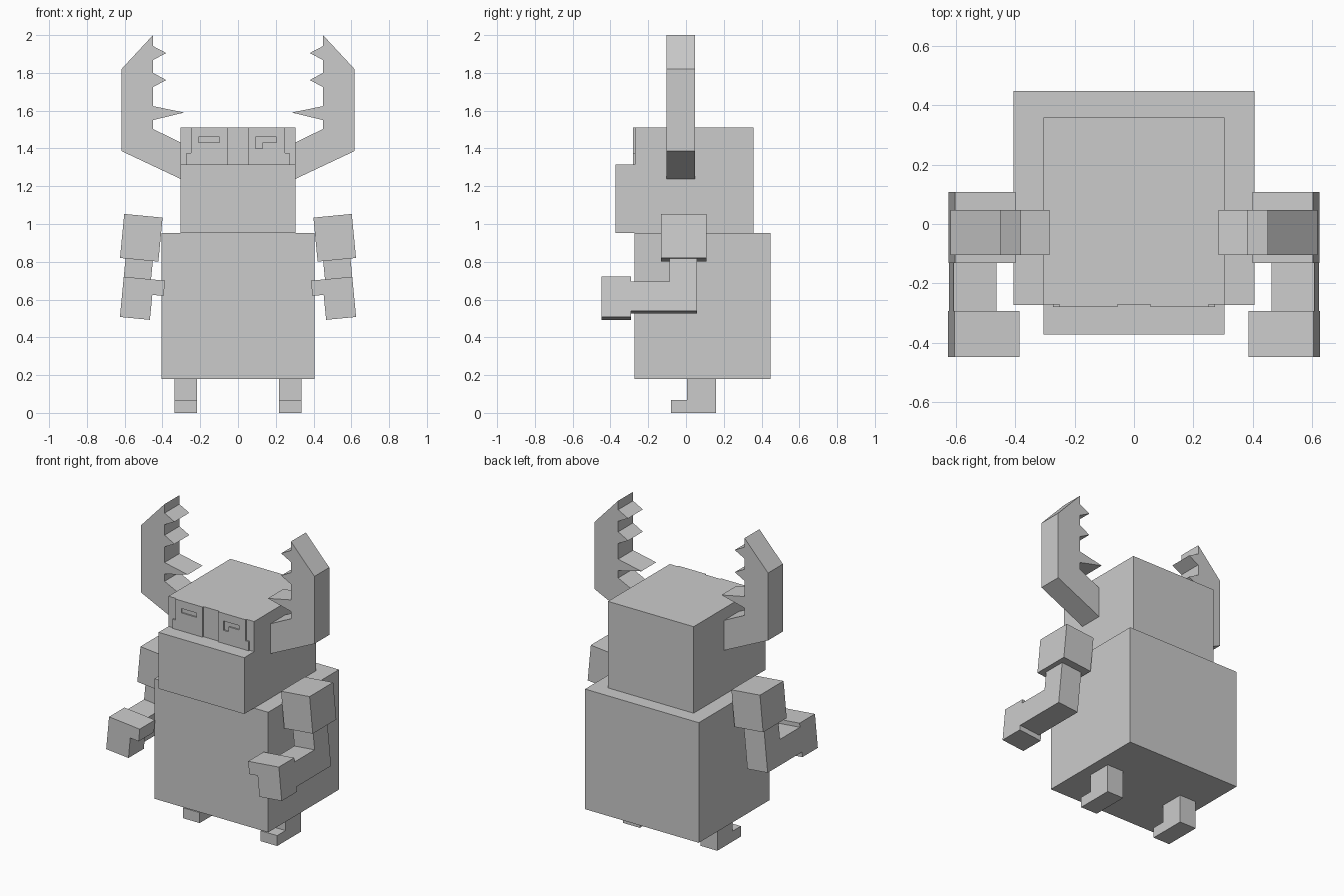
import bpy, bmesh
from math import radians
from mathutils import Matrix, Vector

cube = bpy.data.objects.get("Cube")
if cube:
    bpy.data.objects.remove(cube, do_unlink=True)

grey = bpy.data.materials.new("light_grey")
grey.use_nodes = True
grey.diffuse_color = (0.6, 0.6, 0.6, 1)
grey.node_tree.nodes["Principled BSDF"].inputs["Base Color"].default_value = (0.6, 0.6, 0.6, 1)

# Local (a, b, depth) to world axes
FRONT = Matrix(((1, 0, 0, 0), (0, 0, -1, 0), (0, 1, 0, 0), (0, 0, 0, 1)))  # a = x, b = z
SIDE = Matrix(((0, 0, 1, 0), (1, 0, 0, 0), (0, 1, 0, 0), (0, 0, 0, 1)))    # a = y, b = z


def add(name, mesh):
    mesh.materials.clear()
    mesh.materials.append(grey)
    obj = bpy.data.objects.new(name, mesh)
    bpy.context.collection.objects.link(obj)
    return obj


def prism(name, loops, lo, hi, plane):
    """Extrude an outline (with optional hole outlines) from lo to hi."""
    curve = bpy.data.curves.new(name + "_outline", "CURVE")
    curve.dimensions = "2D"
    curve.fill_mode = "BOTH"
    curve.extrude = (hi - lo) / 2
    for loop in loops:
        spline = curve.splines.new("POLY")
        spline.points.add(len(loop) - 1)
        for p, (a, b) in zip(spline.points, loop):
            p.co = (a, b, 0, 1)
        spline.use_cyclic_u = True
    temp = bpy.data.objects.new(name + "_outline", curve)
    bpy.context.collection.objects.link(temp)
    graph = bpy.context.evaluated_depsgraph_get()
    mesh = bpy.data.meshes.new_from_object(temp.evaluated_get(graph))
    bpy.data.objects.remove(temp, do_unlink=True)
    bpy.data.curves.remove(curve)
    mid = (lo + hi) / 2
    shift = Vector((0, mid, 0)) if plane is FRONT else Vector((mid, 0, 0))
    mesh.transform(Matrix.Translation(shift) @ plane)
    bm = bmesh.new()
    bm.from_mesh(mesh)
    bmesh.ops.remove_doubles(bm, verts=bm.verts, dist=0.0001)
    bmesh.ops.recalc_face_normals(bm, faces=bm.faces)
    for f in bm.faces:
        f.smooth = False
    bm.to_mesh(mesh)
    bm.free()
    return add(name, mesh)


def rect(a0, a1, b0, b1):
    return [(a0, b0), (a1, b0), (a1, b1), (a0, b1)]


def mirror_pair(obj):
    """Name the part as the left one and add its right twin."""
    base = obj.name
    obj.name = "left_" + base
    mesh = obj.data.copy()
    mesh.transform(Matrix.Scale(-1, 4, (1, 0, 0)))
    mesh.flip_normals()
    add("right_" + base, mesh)


# Body, and head with a stepped brow
prism("body", [rect(-0.405, 0.405, 0.18, 0.953)], -0.272, 0.448, FRONT)
prism("head", [[(-0.372, 0.953), (0.358, 0.953), (0.358, 1.51), (-0.271, 1.51),
                (-0.271, 1.316), (-0.372, 1.316)]], -0.305, 0.305, SIDE)

# Eye plates with cut slots
plate = [(0.055, 1.316), (0.272, 1.316), (0.272, 1.375), (0.25, 1.375), (0.25, 1.51), (0.055, 1.51)]
mirrored = [(-x, z) for x, z in reversed(plate)]
hook_slot = [(0.093, 1.4), (0.13, 1.4), (0.13, 1.432), (0.204, 1.432), (0.204, 1.46), (0.093, 1.46)]
flat_slot = rect(-0.208, -0.098, 1.432, 1.46)
prism("left_eye_plate", [plate, hook_slot], -0.28, -0.271, FRONT)
prism("right_eye_plate", [mirrored, flat_slot], -0.28, -0.271, FRONT)

# Toothed horns
horn = [(0.29, 1.232), (0.617, 1.386), (0.617, 1.82), (0.45, 2.0), (0.45, 1.942),
        (0.38, 1.905), (0.45, 1.868), (0.45, 1.8), (0.38, 1.762), (0.45, 1.725),
        (0.45, 1.624), (0.285, 1.59), (0.45, 1.55), (0.45, 1.503), (0.29, 1.425)]
mirror_pair(prism("horn", [horn], -0.104, 0.047, FRONT))

# Legs with short feet
leg = [(-0.08, 0), (0.16, 0), (0.16, 0.19), (0.005, 0.19), (0.005, 0.067), (-0.08, 0.067)]
mirror_pair(prism("leg", [leg], 0.217, 0.335, SIDE))

# Arms, built upright about the shoulder block and then tilted outwards
forearm = [(-0.3, -0.396), (0.058, -0.396), (0.058, -0.11), (-0.088, -0.11),
           (-0.088, -0.24), (-0.3, -0.24)]
hand = [(-0.087, -0.428), (0.0725, -0.428), (0.0725, -0.214), (-0.147, -0.214),
        (-0.147, -0.295), (-0.087, -0.295)]
tilt = Matrix.Translation((0.512, 0, 0.927)) @ Matrix.Rotation(radians(-5.5), 4, "Y")
for part in (prism("upper_arm", [rect(-0.102, 0.102, -0.117, 0.117)], -0.132, 0.108, FRONT),
             prism("forearm", [forearm], -0.0725, 0.0725, SIDE),
             prism("hand", [hand], -0.448, -0.292, FRONT)):
    part.data.transform(tilt)
    mirror_pair(part)
